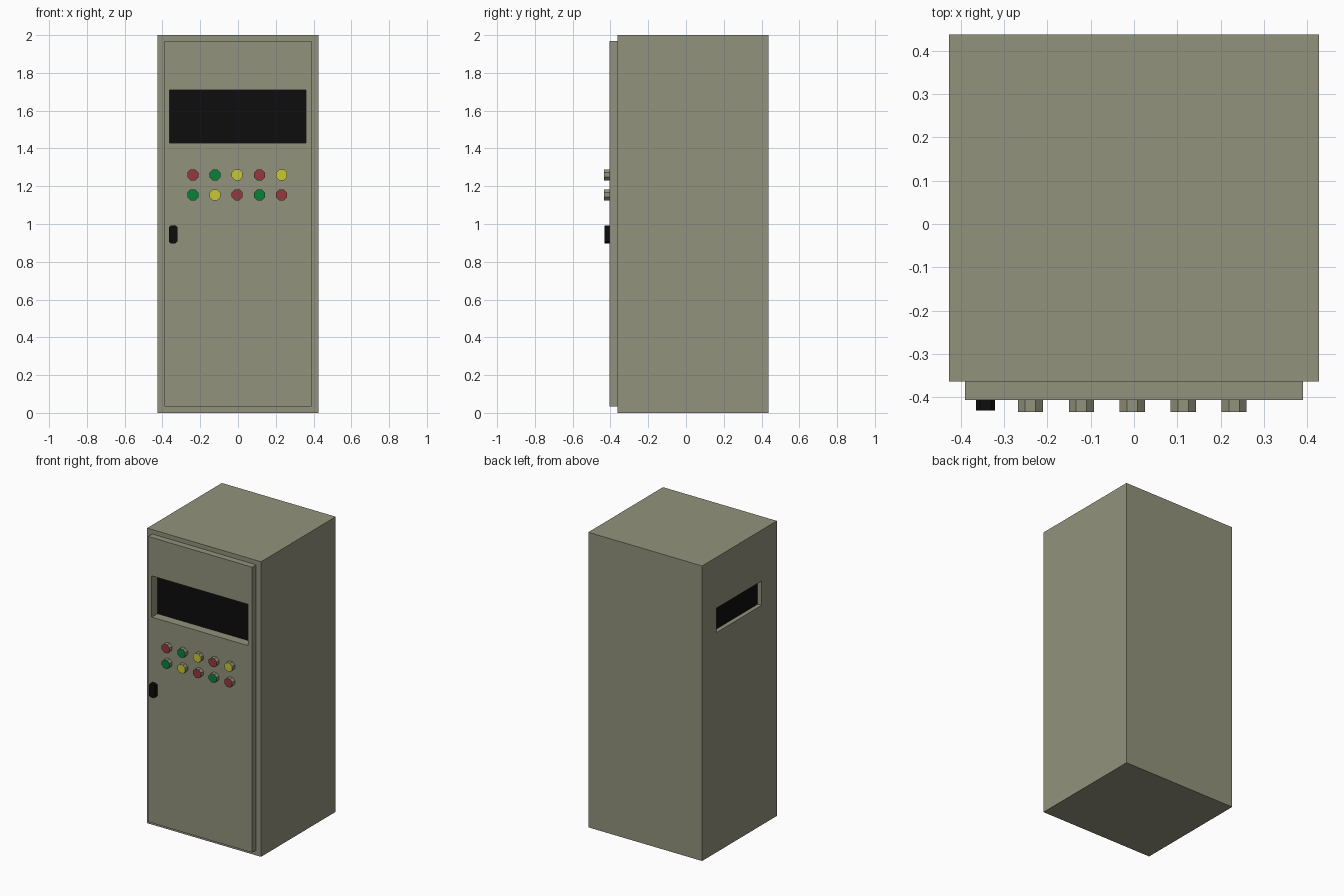
import bpy, bmesh, math

if "Cube" in bpy.data.objects:
    bpy.data.objects.remove(bpy.data.objects["Cube"])


def material(name, rgb):
    m = bpy.data.materials.new(name)
    m.diffuse_color = (*rgb, 1)
    m.use_nodes = True
    m.node_tree.nodes["Principled BSDF"].inputs["Base Color"].default_value = m.diffuse_color
    return m


GREY = material("cabinet grey", (0.29, 0.29, 0.205))
BLACK = material("black", (0.004, 0.004, 0.004))
LAMPS = {
    "R": material("lamp red", (0.30, 0.04, 0.047)),
    "G": material("lamp green", (0.003, 0.22, 0.04)),
    "Y": material("lamp yellow", (0.58, 0.58, 0.035)),
}


def add_object(name, bm, *mats):
    bmesh.ops.recalc_face_normals(bm, faces=bm.faces)
    me = bpy.data.meshes.new(name)
    bm.to_mesh(me)
    bm.free()
    for m in mats:
        me.materials.append(m)
    ob = bpy.data.objects.new(name, me)
    bpy.context.collection.objects.link(ob)
    return ob


def box(name, x, y, z, mat):
    """Box from (min, max) ranges on each axis."""
    bm = bmesh.new()
    bmesh.ops.create_cube(bm, size=1)
    for v in bm.verts:
        v.co = [r[0] if c < 0 else r[1] for c, r in zip(v.co, (x, y, z))]
    return add_object(name, bm, mat)


def prism(name, outline, y0, y1, *mats):
    """Extrude an (x, z) outline forward from y0 to y1."""
    bm = bmesh.new()
    face = bm.faces.new([bm.verts.new((x, y0, z)) for x, z in outline])
    out = bmesh.ops.extrude_face_region(bm, geom=[face])["geom"]
    for v in out:
        if isinstance(v, bmesh.types.BMVert):
            v.co.y = y1
    if len(mats) > 1:  # front face takes the second colour
        for f in bm.faces:
            f.material_index = int(all(abs(v.co.y - y1) < 1e-5 for v in f.verts))
    return add_object(name, bm, *mats)


def cut(target, x, y, z):
    """Cut a box-shaped recess out of a part."""
    cutter = box("cutter", x, y, z, GREY)
    cutter.hide_render = True
    mod = target.modifiers.new("recess", "BOOLEAN")
    mod.operation, mod.solver, mod.object = "DIFFERENCE", "EXACT", cutter
    bpy.context.view_layer.objects.active = target
    bpy.ops.object.modifier_apply(modifier=mod.name)
    bpy.data.objects.remove(cutter)


FRONT, DOOR = -0.363, -0.406

# cabinet body and raised door
body = box("cabinet_body", (-0.427, 0.427), (FRONT, 0.437), (0, 2), GREY)
door = box("door", (-0.39, 0.39), (DOOR, FRONT), (0.035, 1.97), GREY)

# display window, recessed through the door into the body
wx, wz = (-0.363, 0.36), (1.43, 1.71)
for part in (body, door):
    cut(part, wx, (-0.5, -0.34), wz)
box("display_panel", wx, (-0.345, -0.339), wz, BLACK)

# vent recess on the left side
vy, vz = (-0.20, 0.285), (1.49, 1.655)
cut(body, (-0.5, -0.395), vy, vz)
box("side_vent_panel", (-0.398, -0.393), vy, vz, BLACK)

# two rows of octagonal push buttons with coloured fronts
for row, (z, colours) in enumerate(((1.26, "RGYRY"), (1.154, "GYRGR"))):
    for col, c in enumerate(colours):
        x = -0.239 + 0.1175 * col
        r = 0.0315
        ring = [(x + r * math.cos(math.pi * (k + 0.5) / 4),
                 z + r * math.sin(math.pi * (k + 0.5) / 4)) for k in range(8)]
        prism(f"button_{row + 1}_{col + 1}", ring, DOOR, -0.434, GREY, LAMPS[c])

# door handle with clipped corners
hx, hz, w, h, c = -0.343, 0.945, 0.022, 0.047, 0.009
corner = [(w, h - c), (w - c, h)]
outline = []
for sx, sz in ((1, 1), (-1, 1), (-1, -1), (1, -1)):
    pts = corner if sx * sz > 0 else corner[::-1]
    outline += [(hx + sx * a, hz + sz * b) for a, b in pts]
prism("door_handle", outline, DOOR, -0.431, BLACK)
